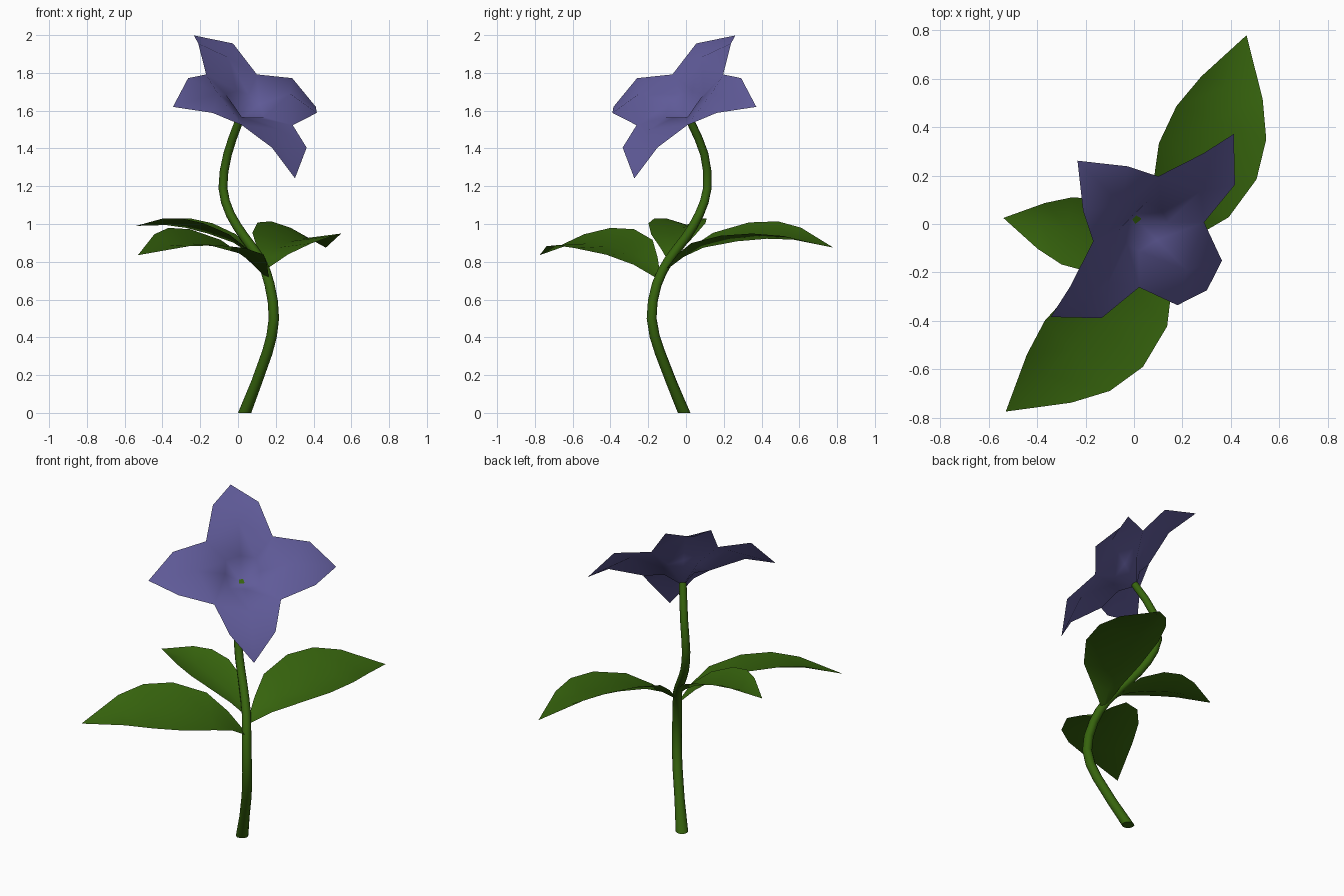
import bpy, bmesh, math
from mathutils import Vector
from mathutils.geometry import interpolate_bezier

if "Cube" in bpy.data.objects:
    bpy.data.objects.remove(bpy.data.objects["Cube"], do_unlink=True)


def make_material(name, rgb):
    mat = bpy.data.materials.new(name)
    mat.use_nodes = True
    color = (*rgb, 1)
    mat.diffuse_color = color
    mat.node_tree.nodes["Principled BSDF"].inputs["Base Color"].default_value = color
    return mat


green = make_material("leaf green", (.037, .126, .004))
violet = make_material("petal violet", (.115, .103, .315))


def finish(bm, name, mat, angle):
    mesh = bpy.data.meshes.new(name)
    bm.to_mesh(mesh)
    bm.free()
    mesh.materials.append(mat)
    obj = bpy.data.objects.new(name, mesh)
    bpy.context.collection.objects.link(obj)
    bpy.ops.object.select_all(action="DESELECT")
    obj.select_set(True)
    bpy.context.view_layer.objects.active = obj
    bpy.ops.object.shade_smooth_by_angle(angle=math.radians(angle))


# Stem: tapered tube swept along a smooth S-shaped path
knots = [Vector(p) for p in (
    (.035, -.01, 0), (.155, -.138, .32), (.19, -.182, .5), (.167, -.155, .68),
    (.12, -.09, .81), (.035, 0, .93), (-.04, .07, 1.05), (-.08, .113, 1.19),
    (-.055, .097, 1.37), (0, .03, 1.53), (.01, .018, 1.556))]
last = len(knots) - 1
slopes = [(knots[min(i + 1, last)] - knots[max(i - 1, 0)]).normalized()
          for i in range(last + 1)]
path = [knots[0]]
for i in range(last):
    reach = (knots[i + 1] - knots[i]).length / 3
    path += interpolate_bezier(knots[i], knots[i] + slopes[i] * reach,
                               knots[i + 1] - slopes[i + 1] * reach, knots[i + 1], 3)[1:]
SIDES = 10
bm = bmesh.new()
rings = []
for i, point in enumerate(path):
    t = i / (len(path) - 1)
    if i == 0:
        tangent, radius = Vector((0, 0, 1)), .035
    else:
        tangent = (path[min(i + 1, len(path) - 1)] - path[i - 1]).normalized()
        radius = .029 - .008 * t
    side = Vector((0, 1, 0)).cross(tangent).normalized()
    other = tangent.cross(side)
    rings.append([bm.verts.new(point + radius * (
        side * math.cos(a) + other * math.sin(a)))
        for a in (math.tau * k / SIDES for k in range(SIDES))])
for low, high in zip(rings, rings[1:]):
    for k in range(SIDES):
        n = (k + 1) % SIDES
        bm.faces.new((low[k], low[n], high[n], high[k]))
bm.faces.new(rings[0][::-1])
bm.faces.new(rings[-1])
finish(bm, "stem", green, 50)


# Leaves: a midrib arching from base to tip with two raised wings
# (position along leaf, relative width, relative arch)
LEAF = [(0, .05, 0), (.1, .4, .55), (.22, .78, .9), (.42, 1, 1),
        (.6, .92, .93), (.76, .63, .7), (1, 0, 0)]


def make_leaf(name, base, tip, arch, left, right):
    # left and right wings are given as (half width, lift)
    base, tip = Vector(base), Vector(tip)
    along = tip - base
    across = Vector((along.y, -along.x, 0)).normalized()
    bm = bmesh.new()
    rows = []
    for s, width, rise in LEAF[:-1]:
        rib = base + along * s + Vector((0, 0, arch * rise))
        row = []
        for sign, (half, lift) in ((-1, left), (0, (0, 0)), (1, right)):
            row.append(bm.verts.new(rib + across * sign * half * width
                                    + Vector((0, 0, lift * width))))
        rows.append(row)
    end = bm.verts.new(tip)
    for a, b in zip(rows, rows[1:]):
        for k in (0, 1):
            bm.faces.new((a[k], a[k + 1], b[k + 1], b[k]))
    for k in (0, 1):
        bm.faces.new((rows[-1][k], rows[-1][k + 1], end))
    finish(bm, name, green, 60)


make_leaf("front_leaf", (.155, -.14, .71), (-.53, -.775, .835), .12, (.25, -.01), (.18, .09))
make_leaf("back_leaf", (.14, -.1, .76), (.465, .78, .875), .1, (.185, .1), (.245, .03))
make_leaf("side_leaf", (.12, -.08, .79), (-.54, .025, .99), .075, (.165, .055), (.14, .055))


# Flower: four ridged petals around a sunken cup, tilted 45 degrees
center = Vector((.034, -.006, 1.62))
normal = Vector((.5, -.5, math.sqrt(.5)))
axis_u = Vector((1, 1, 0)).normalized()
axis_v = normal.cross(axis_u)
bm = bmesh.new()


def flower_vert(turn, out, sideways, height):
    c, s = math.cos(turn), math.sin(turn)
    u, v = out * c - sideways * s, out * s + sideways * c
    return bm.verts.new(center + axis_u * u + axis_v * v + normal * height)


throat = bm.verts.new(center + normal * -.085 + axis_v * -.02)
turns = [math.pi / 2 * k for k in range(4)]
valleys = [flower_vert(t, .19, .19, .053) for t in turns]
corners = [flower_vert(t, .085, .085, .008) for t in turns]
for k, turn in enumerate(turns):
    rim = flower_vert(turn, .1, 0, .02)
    ridge = flower_vert(turn, .27, 0, .1)
    tip = flower_vert(turn, .535, 0, 0)
    edge_a = flower_vert(turn, .39, -.13, .085)
    edge_b = flower_vert(turn, .39, .13, .085)
    before, after = valleys[k - 1], valleys[k]
    for face in ((throat, corners[k - 1], rim), (throat, rim, corners[k]),
                 (corners[k - 1], before, ridge, rim),
                 (rim, ridge, after, corners[k]),
                 (before, edge_a, ridge), (edge_a, tip, ridge),
                 (tip, edge_b, ridge), (edge_b, after, ridge)):
        bm.faces.new(face)
finish(bm, "flower", violet, 80)
